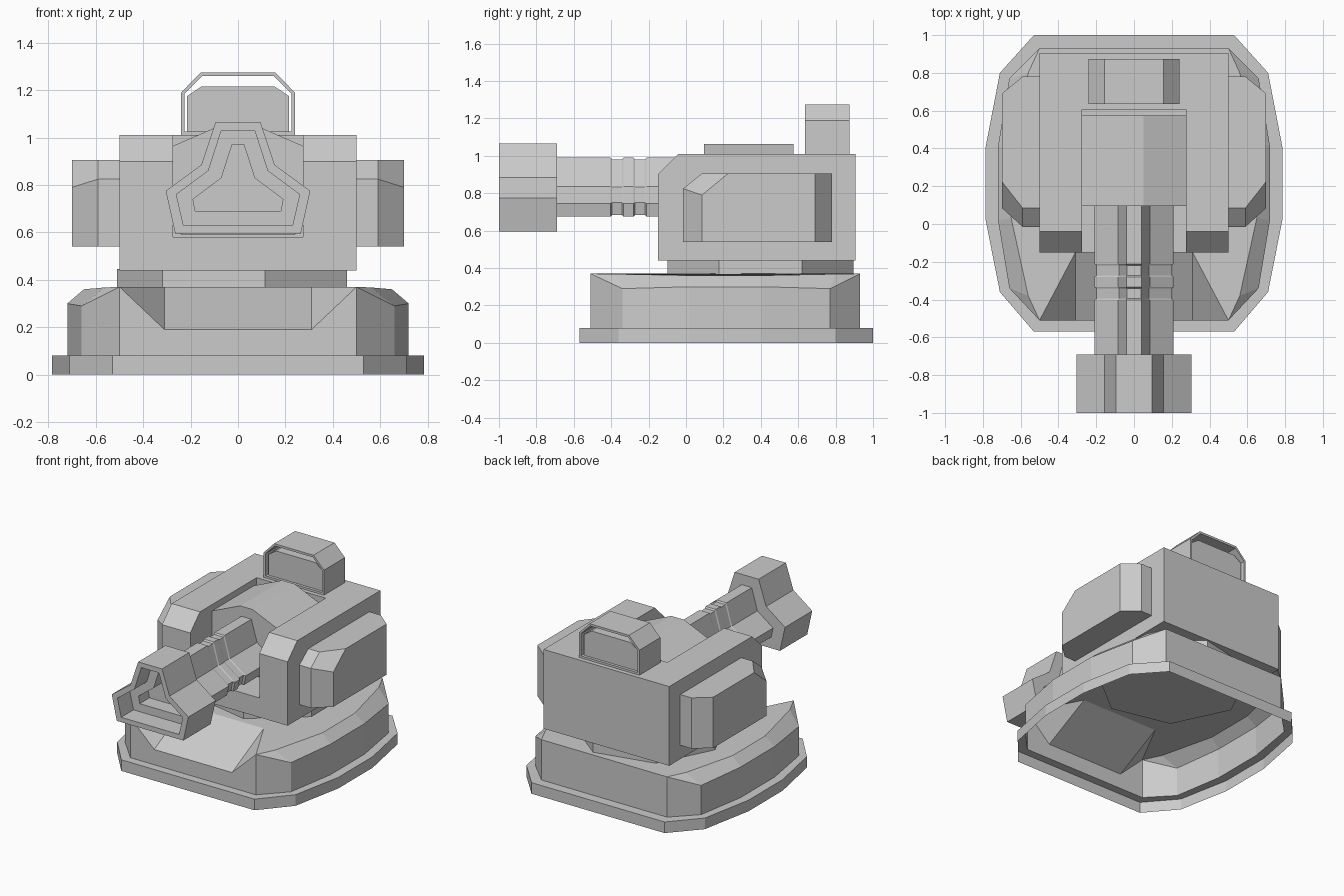
import bpy, bmesh
from math import pi

if "Cube" in bpy.data.objects:
    bpy.data.objects.remove(bpy.data.objects["Cube"])


def finish(name, bm):
    bmesh.ops.remove_doubles(bm, verts=bm.verts, dist=0.0005)
    bmesh.ops.recalc_face_normals(bm, faces=bm.faces)
    me = bpy.data.meshes.new(name)
    bm.to_mesh(me)
    bm.free()
    ob = bpy.data.objects.new(name, me)
    bpy.context.collection.objects.link(ob)
    return ob


def skin(bm, rings, skip=None, closed=False):
    """Join consecutive rings of points with quads."""
    vs = [[bm.verts.new(p) for p in r] for r in rings]
    n = len(rings[0])
    pairs = list(zip(vs, vs[1:])) + ([(vs[-1], vs[0])] if closed else [])
    for k, (a, b) in enumerate(pairs):
        for i in range(n):
            if (k, i) != skip and not (skip and k > 1 and i == skip[1]):
                bm.faces.new((a[i], a[(i + 1) % n], b[(i + 1) % n], b[i]))
    return vs


def loft(name, rings, caps=True, closed=False):
    bm = bmesh.new()
    vs = skin(bm, rings, closed=closed)
    if caps and not closed:
        bm.faces.new(vs[0])
        bm.faces.new(vs[-1])
    return finish(name, bm)


def sym(half):
    return half + [(-p[0],) + tuple(p[1:]) for p in reversed(half)]


def at_y(profile, y, s=1.0, zc=0.82):
    return [(x * s, y, zc + (z - zc) * s) for x, z in profile]


def box(name, lo, hi):
    ring = [(lo[0], lo[1]), (hi[0], lo[1]), (hi[0], hi[1]), (lo[0], hi[1])]
    return loft(name, [[(x, y, z) for x, y in ring] for z in (lo[2], hi[2])])


# Base: open-bottomed shell with a flange and a ramp cut into the front
rim = [(0.53, -0.57), (0.71, -0.36), (0.785, 0.02),
       (0.785, 0.41), (0.71, 0.80), (0.53, 1.0)]
wall = [(0.50, -0.51), (0.66, -0.34), (0.72, 0.02),
        (0.72, 0.41), (0.66, 0.77), (0.50, 0.93)]
deck = [(0.50, -0.51), (0.56, -0.38), (0.65, 0.03),
        (0.65, 0.40), (0.56, 0.80), (0.50, 0.93)]
wall_z = [0.37, 0.29, 0.30, 0.30, 0.29, 0.37]
deck_z = [0.37, 0.368, 0.36, 0.36, 0.368, 0.37]
lift = lambda pts, zs: sym([(x, y, z) for (x, y), z in zip(pts, zs)])
bm = bmesh.new()
outline = [lift(rim, [0] * 6), lift(rim, [0.08] * 6), lift(wall, [0.08] * 6)]
vs = skin(bm, outline)
upper = [lift(wall, wall_z), lift(deck, deck_z)]
hi = [[bm.verts.new(p) for p in r] for r in upper]
for i in range(11):
    bm.faces.new((vs[2][i], vs[2][i + 1], hi[0][i + 1], hi[0][i]))
    if i != 5:
        bm.faces.new((hi[0][i], hi[0][i + 1], hi[1][i + 1], hi[1][i]))
low = [bm.verts.new((s * 0.31, -0.51, 0.19)) for s in (1, -1)]
top = [bm.verts.new((s * 0.31, -0.15, 0.37)) for s in (1, -1)]
bm.faces.new((vs[2][11], vs[2][0], hi[1][0], low[0], low[1], hi[1][11]))
bm.faces.new((low[0], top[0], top[1], low[1]))
bm.faces.new((low[0], hi[1][0], top[0]))
bm.faces.new((low[1], top[1], hi[1][11]))
bm.faces.new(hi[1] + [top[1], top[0]])
finish("base", bm)

# Seven-sided turntable
bpy.ops.mesh.primitive_cylinder_add(vertices=7, radius=0.51, depth=0.09,
                                    location=(0, 0.398, 0.40))
ring = bpy.context.object
ring.name = "turntable"
bm = bmesh.new()
bm.from_mesh(ring.data)
far = max(bm.verts, key=lambda v: v.co.y)
from mathutils import Matrix
bm.transform(Matrix.Rotation(pi / 2, 4, 'Z') if abs(far.co.x) < 0.01 else Matrix())
bm.to_mesh(ring.data)
bm.free()

# Turret body with front chamfer and a slot for the gun
side = [(-0.15, 0.44), (-0.15, 0.90), (-0.04, 1.01), (0.905, 1.01), (0.905, 0.44)]
body = loft("turret_body", [[(x, y, z) for y, z in side] for x in (-0.5, 0.5)])
slot = box("slot_cutter", (-0.275, -0.4, 0.58), (0.275, 0.605, 1.3))
slot.hide_render = True
cut = body.modifiers.new("slot", 'BOOLEAN')
cut.operation = 'DIFFERENCE'
cut.solver = 'EXACT'
cut.object = slot
bpy.context.view_layer.objects.active = body
bpy.ops.object.modifier_apply(modifier=cut.name)
bpy.data.objects.remove(slot)

# Side pods
inner = [(-0.015, 0.54), (-0.015, 0.825), (0.085, 0.905), (0.78, 0.905), (0.78, 0.54)]
outer = [(0.085, 0.54), (0.085, 0.79), (0.225, 0.905), (0.69, 0.905), (0.69, 0.54)]
for s, label in ((1, "right"), (-1, "left")):
    loft("side_pod_" + label, [[(s * x, y, z) for y, z in p]
                               for x, p in ((0.5, inner), (0.59, inner), (0.70, outer))])

# Gun mount in the slot
mount = sym([(0.05, 1.062), (0.274, 0.965), (0.274, 0.67), (0.24, 0.59)])
loft("gun_mount", [at_y(mount, y) for y in (0.095, 0.575)])

# Barrel with two shallow grooves
barrel = sym([(0.04, 0.99), (0.085, 0.835), (0.21, 0.745), (0.195, 0.675)])
steps = [(-0.72, 1), (-0.403, 1), (-0.395, 0.94), (-0.342, 0.94), (-0.334, 1),
         (-0.28, 1), (-0.272, 0.94), (-0.219, 0.94), (-0.211, 1), (0.12, 1)]
loft("barrel", [at_y(barrel, y, s) for y, s in steps])

# Muzzle with stepped recess
m_out = sym([(0.095, 1.065), (0.155, 0.885), (0.305, 0.775), (0.265, 0.595)])
m_mid = sym([(0.07, 1.03), (0.125, 0.86), (0.26, 0.76), (0.23, 0.63)])
m_in = sym([(0.025, 0.97), (0.07, 0.83), (0.19, 0.74), (0.18, 0.688)])
loft("muzzle", [at_y(m_out, -0.69), at_y(m_out, -1.0), at_y(m_mid, -1.0),
                at_y(m_mid, -0.86), at_y(m_in, -0.86), at_y(m_in, -0.75)])

# Sight on the roof: thin frame around a smaller block
f_out = sym([(0.24, 1.005), (0.24, 1.19), (0.157, 1.275)])
f_in = sym([(0.226, 1.025), (0.226, 1.184), (0.151, 1.259)])
y0, y1 = 0.635, 0.873
loft("sight_frame", [at_y(f_out, y0), at_y(f_out, y1), at_y(f_in, y1), at_y(f_in, y0)],
     closed=True)
block = sym([(0.215, 1.015), (0.215, 1.175), (0.155, 1.215)])
loft("sight_block", [at_y(block, y) for y in (y0 + 0.02, y1 - 0.02)])
